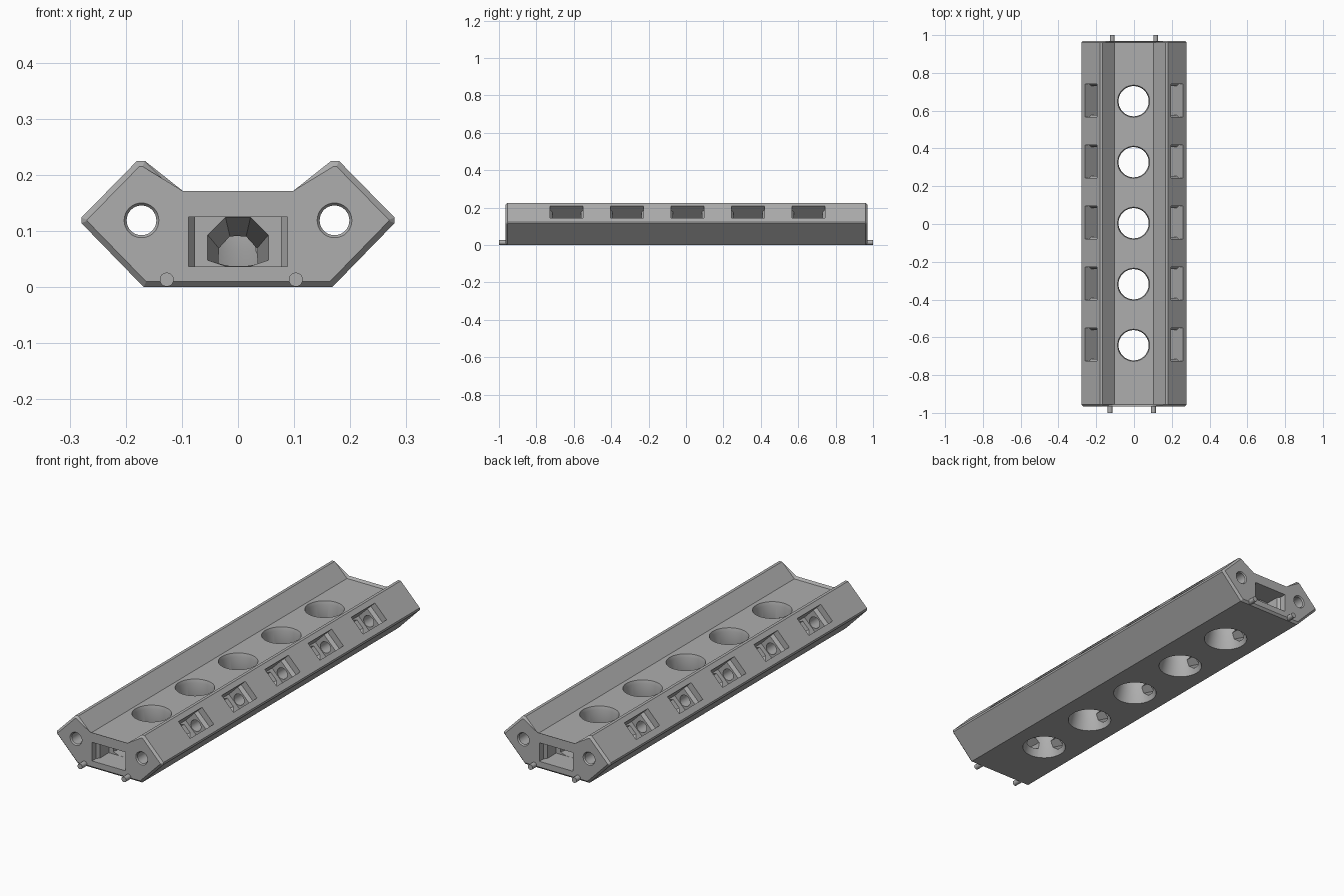
import bpy, bmesh, math
from mathutils import Vector

if "Cube" in bpy.data.objects:
    bpy.data.objects.remove(bpy.data.objects["Cube"])

FRONT, BACK = -0.965, 0.97
HOLE_Y = [0.004 + 0.323 * k for k in range(-2, 3)]

grey = bpy.data.materials.new("plain grey")
grey.diffuse_color = (0.42, 0.42, 0.42, 1)
grey.use_nodes = True
grey.node_tree.nodes["Principled BSDF"].inputs["Base Color"].default_value = grey.diffuse_color


def loft(bm, rings):
    """Closed solid skinned through equal-length rings of points."""
    vs = [[bm.verts.new(p) for p in r] for r in rings]
    n = len(vs[0])
    for a, b in zip(vs, vs[1:]):
        for i in range(n):
            j = (i + 1) % n
            bm.faces.new((a[i], a[j], b[j], b[i]))
    bm.faces.new(vs[0][::-1])
    bm.faces.new(vs[-1])


def lathe(bm, origin, axis, side, up, profile, n=40):
    """Round solid; profile is (radius, distance along axis)."""
    ang = [2 * math.pi * i / n for i in range(n)]
    loft(bm, [[origin + axis * d + (side * math.cos(a) + up * math.sin(a)) * r
               for a in ang] for r, d in profile])


def finish(name, bm):
    bmesh.ops.recalc_face_normals(bm, faces=bm.faces)
    me = bpy.data.meshes.new(name)
    bm.to_mesh(me)
    bm.free()
    me.materials.append(grey)
    ob = bpy.data.objects.new(name, me)
    bpy.context.collection.objects.link(ob)
    return ob


X, Y, Z = Vector((1, 0, 0)), Vector((0, 1, 0)), Vector((0, 0, 1))

# Body: winged profile extruded along y, with chamfered ends
half = [(0.168, 0), (0.279, 0.114), (0.279, 0.124), (0.18, 0.225),
        (0.166, 0.225), (0.102, 0.161)]
profile = half + [(-x, z) for x, z in reversed(half)]
bm = bmesh.new()
loft(bm, [[Vector((x, y, z)) for x, z in profile] for y in (FRONT, BACK)])
ends = [e for e in bm.edges if abs(e.verts[0].co.y - e.verts[1].co.y) < 1e-5]
bmesh.ops.bevel(bm, geom=ends, offset=0.01, segments=1, affect='EDGES')
body = finish("body", bm)

# Vertical holes, flared towards the bottom
holes = bmesh.new()
for y in HOLE_Y:
    lathe(holes, Vector((-0.002, y, 0)), Z, X, Y,
          [(0.1, -0.01), (0.097, 0.002), (0.08, 0.065), (0.08, 0.145),
           (0.085, 0.161), (0.088, 0.17)], 48)

# Long round channels through both wings
channels = bmesh.new()
for s in (-1, 1):
    lathe(channels, Vector((0.172 * s, 0, 0.119)), Y, X, Z,
          [(0.031, FRONT - 0.01), (0.031, FRONT), (0.0265, FRONT + 0.006),
           (0.0265, BACK - 0.006), (0.031, BACK), (0.031, BACK + 0.01)], 32)

slots, funnels = bmesh.new(), bmesh.new()


def pocket(origin, depth_dir, up, reach):
    """Rectangular slot followed by a faceted funnel reaching a round hole."""
    side = depth_dir.cross(up)

    def at(w, u, d):
        return origin + side * w + up * u + depth_dir * d

    def rect(w, d):
        return [at(a * w, b * 0.044, d) for a, b in
                ((-1, -1), (1, -1), (1, 1), (-1, 1))]

    def octagon(apothem, centre, d):
        r = apothem / math.cos(math.pi / 8)
        ang = [math.pi / 8 + k * math.pi / 4 for k in range(8)]
        return [at(r * math.cos(a), max(centre + r * math.sin(a), -0.0435), d)
                for a in ang]

    loft(slots, [rect(0.088, -0.02), rect(0.088, 0.03),
                 rect(0.077, 0.045), rect(0.077, 0.11)])
    loft(funnels, [octagon(0.054, -0.0105, 0.1), octagon(0.054, -0.0105, 0.11),
                   octagon(0.034, -0.026, reach)])


# Pockets at both ends and along the sloping outer faces
pocket(Vector((0, FRONT, 0.081)), Y, Z, 0.25)
pocket(Vector((0, BACK, 0.081)), -Y, Z, 0.25)
for s in (-1, 1):
    for y in HOLE_Y:
        pocket(Vector((0.228 * s, y + 0.004, 0.177)),
               Vector((-s, 0, -1)).normalized(),
               Vector((s, 0, -1)).normalized(), 0.21)

# Cut everything out of the body
bpy.context.view_layer.objects.active = body
for name, cutter_bm in (("hole_cutter", holes), ("slot_cutter", slots),
                        ("funnel_cutter", funnels), ("channel_cutter", channels)):
    cutter = finish(name, cutter_bm)
    cutter.hide_render = True
    mod = body.modifiers.new(name, 'BOOLEAN')
    mod.operation, mod.solver, mod.object = 'DIFFERENCE', 'EXACT', cutter
    bpy.ops.object.modifier_apply(modifier=name)
    bpy.data.objects.remove(cutter)

body.select_set(True)
bpy.ops.object.shade_smooth_by_angle(angle=math.radians(22))

# Locating pegs at both ends
for name, y0, y1, shift in (("front_peg", -1.0, FRONT + 0.03, -0.012),
                            ("back_peg", BACK - 0.03, 1.0, 0.0)):
    for s in (-1, 1):
        bm = bmesh.new()
        lathe(bm, Vector((0.115 * s + shift, 0, 0.0135)), Y, X, Z,
              [(0.0125, y0), (0.0125, y1)], 20)
        peg = finish(name + ("_left" if s < 0 else "_right"), bm)
        bpy.ops.object.select_all(action='DESELECT')
        peg.select_set(True)
        bpy.context.view_layer.objects.active = peg
        bpy.ops.object.shade_smooth_by_angle(angle=math.radians(30))
